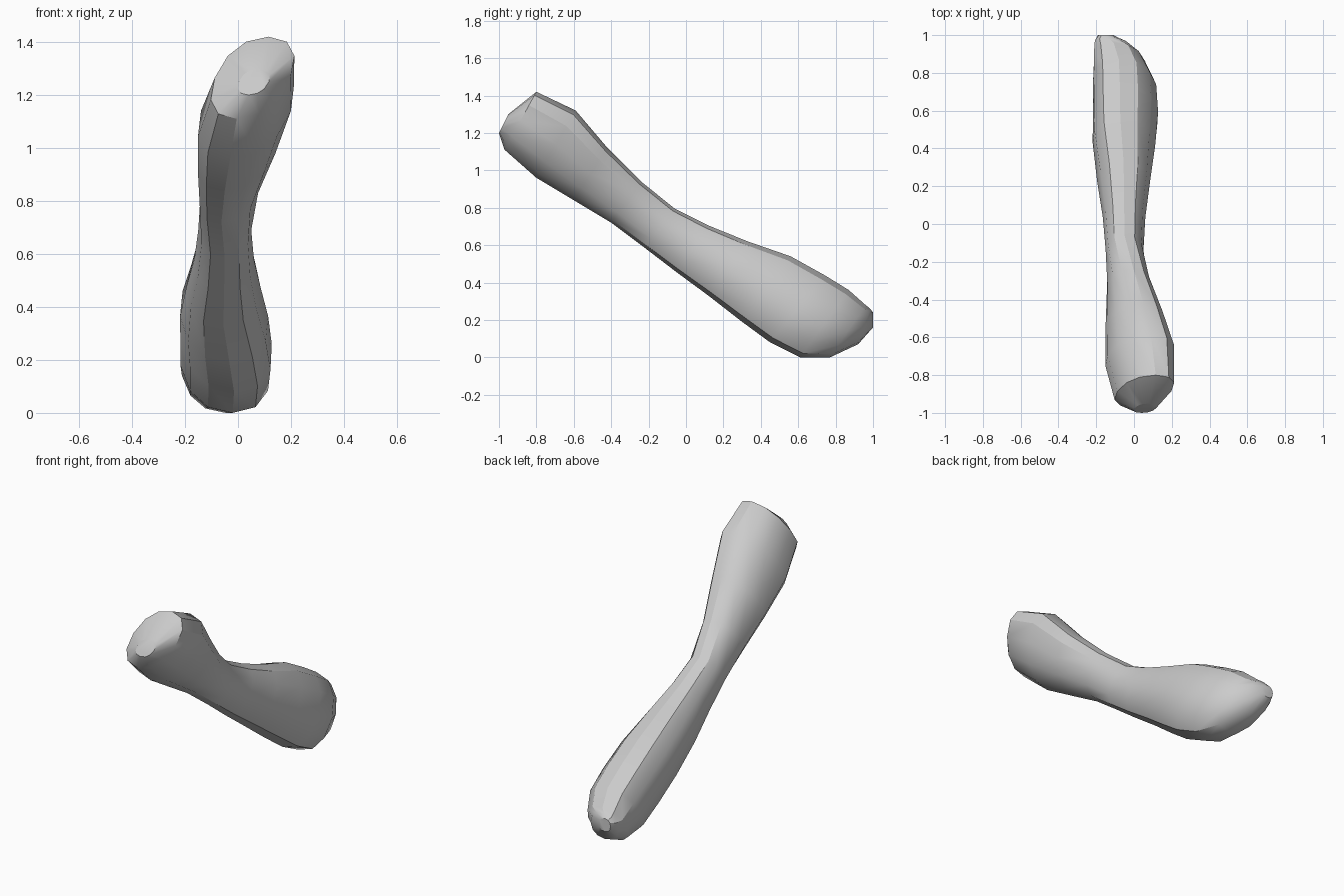
import bpy
import bmesh
import math

cube = bpy.data.objects.get("Cube")
if cube:
    bpy.data.objects.remove(cube, do_unlink=True)

SIDES = 12

# Each section: lower point (y, z), upper point (y, z), x range, sideways lean
SECTIONS = [
    ((-1, 1.2), (-.95, 1.3), (0, .12), .02),
    ((-.97, 1.11), (-.8, 1.42), (-.1, .21), .06),
    ((-.8, .96), (-.59, 1.32), (-.15, .21), .06),
    ((-.6, .84), (-.42, 1.12), (-.15, .15), .05),
    ((-.4, .72), (-.24, .94), (-.145, .08), .03),
    ((-.22, .585), (-.06, .795), (-.15, .05), 0),
    ((-.05, .455), (.12, .705), (-.165, .06), 0),
    ((.12, .33), (.33, .62), (-.195, .085), 0),
    ((.3, .19), (.56, .54), (-.22, .115), -.02),
    ((.45, .08), (.74, .44), (-.22, .13), -.03),
    ((.61, 0), (.87, .36), (-.22, .12), -.03),
    ((.77, 0), (.96, .28), (-.215, .06), -.03),
    ((.92, .07), (.985, .26), (-.21, -.02), -.02),
    ((1, .16), (1, .24), (-.19, -.11), 0),
]


def rounded(value):
    """Push a circle coordinate slightly outward, towards a rounded box."""
    return math.copysign(abs(value) ** 0.9, value)


def add_ring(bm, low, high, x_range, lean):
    """Add one leaning rounded section and return its vertices."""
    middle = sum(x_range) / 2
    half = (x_range[1] - x_range[0]) / 2
    across = math.sqrt(half * half - lean * lean)
    ring = []
    for i in range(SIDES):
        angle = math.tau * i / SIDES
        side = rounded(math.cos(angle))
        up = rounded(math.sin(angle))
        blend = (up + 1) / 2
        y = low[0] + (high[0] - low[0]) * blend
        z = low[1] + (high[1] - low[1]) * blend
        ring.append(bm.verts.new((middle + across * side + lean * up, y, z)))
    return ring


def make_material(name, colour):
    mat = bpy.data.materials.new(name)
    mat.use_nodes = True
    mat.diffuse_color = colour
    shader = next(n for n in mat.node_tree.nodes if n.type == "BSDF_PRINCIPLED")
    shader.inputs["Base Color"].default_value = colour
    return mat


# Loft the sections into one closed, narrow-waisted body
bm = bmesh.new()
rings = [add_ring(bm, *section) for section in SECTIONS]
for first, second in zip(rings, rings[1:]):
    for i in range(SIDES):
        j = (i + 1) % SIDES
        bm.faces.new((first[i], first[j], second[j], second[i]))

# Close both ends
bm.faces.new(rings[0])
bm.faces.new(rings[-1])
bmesh.ops.recalc_face_normals(bm, faces=bm.faces)

mesh = bpy.data.meshes.new("bone_body")
bm.to_mesh(mesh)
bm.free()
mesh.materials.append(make_material("plain grey", (.6, .6, .6, 1)))

body = bpy.data.objects.new("bone_body", mesh)
bpy.context.collection.objects.link(body)

# Smooth the shaft while keeping the end facets crisp
bpy.ops.object.select_all(action="DESELECT")
body.select_set(True)
bpy.context.view_layer.objects.active = body
bpy.ops.object.shade_smooth_by_angle(angle=math.radians(30))
